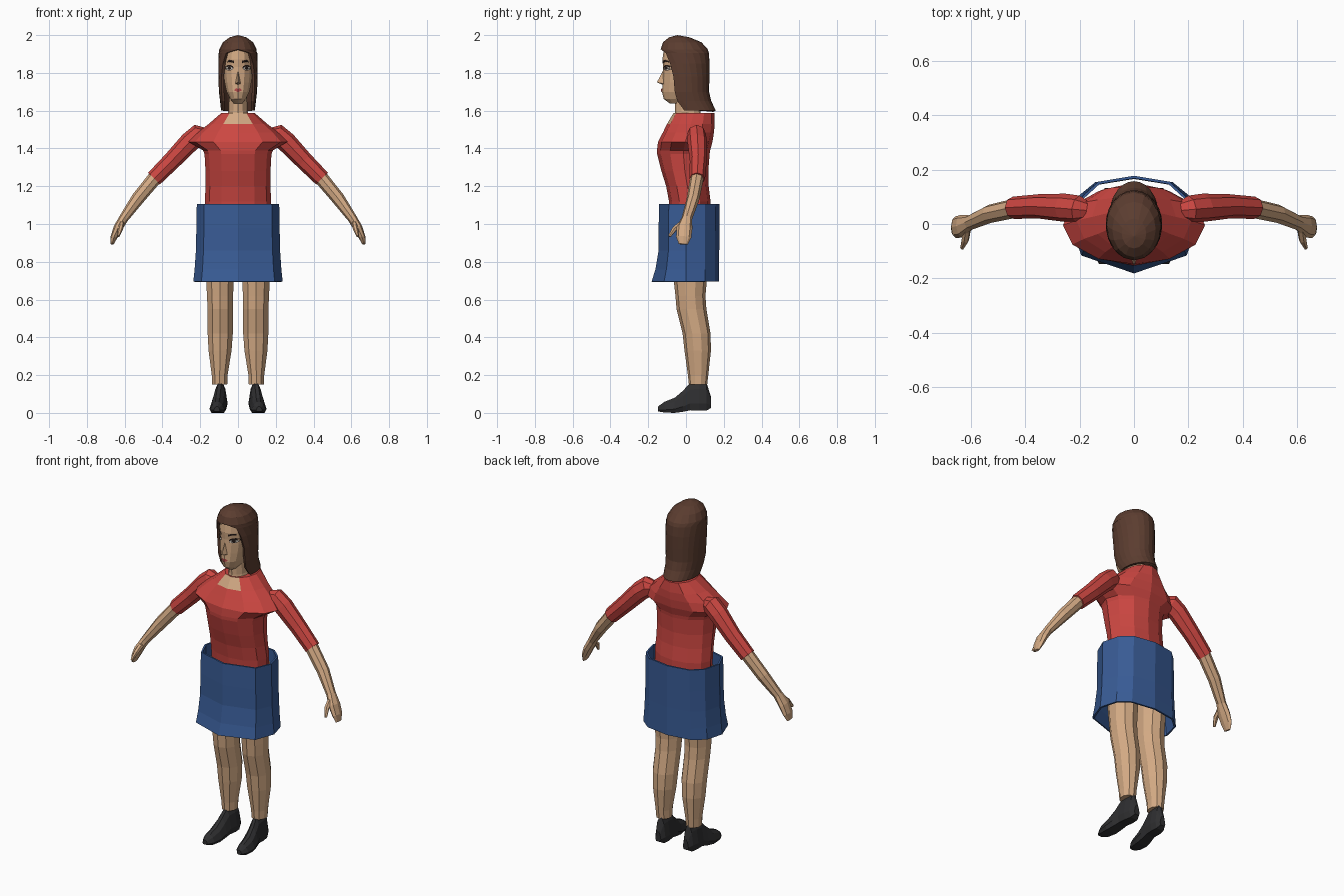
import bpy, bmesh, math
from mathutils import Vector
from mathutils.bvhtree import BVHTree


def material(name, rgb):
    m = bpy.data.materials.new(name)
    m.diffuse_color = (*rgb, 1)
    return m


SKIN = material("skin", (0.65, 0.40, 0.23))
RED = material("red_cloth", (0.60, 0.062, 0.053))
BLUE = material("blue_cloth", (0.040, 0.105, 0.30))
HAIR = material("brown_hair", (0.105, 0.046, 0.029))
BLACK = material("black_leather", (0.028, 0.028, 0.030))
DARK = material("dark_brown", (0.020, 0.012, 0.010))
WHITE = material("eye_white", (0.60, 0.56, 0.50))
LIPS = material("lip_red", (0.45, 0.07, 0.07))


def oval(z, rx, front, back, n=12, x=0.0, gap=0.0, closed=True):
    """Horizontal ring, starting at the front; gap leaves the front open."""
    cy, ry = (front + back) / 2, (back - front) / 2
    pts = []
    count = n if closed else n + 1
    for i in range(count):
        a = -math.pi / 2 + gap + (2 * math.pi - 2 * gap) * i / n
        pts.append(Vector((x + rx * math.cos(a), cy + ry * math.sin(a), z)))
    return pts


def tube(path, n=8):
    """Rings across a path of (x, y, z, radius across, radius in depth)."""
    ctr = [Vector(p[:3]) for p in path]
    rings = []
    for i, p in enumerate(path):
        t = (ctr[min(i + 1, len(ctr) - 1)] - ctr[max(i - 1, 0)]).normalized()
        u = t.cross(Vector((0, 1, 0))).normalized()
        v = u.cross(t).normalized()
        rings.append([ctr[i] + u * p[3] * math.cos(2 * math.pi * k / n)
                      + v * p[4] * math.sin(2 * math.pi * k / n) for k in range(n)])
    return rings


def loft(name, rings, mats, closed=True, caps=True, mirror=False, thick=0.0):
    bm = bmesh.new()
    rows = [[bm.verts.new(p) for p in r] for r in rings]
    n = len(rows[0])
    for a, b in zip(rows, rows[1:]):
        for i in range(n if closed else n - 1):
            j = (i + 1) % n
            bm.faces.new((a[i], a[j], b[j], b[i]))
    if caps:
        bm.faces.new(rows[0])
        bm.faces.new(rows[-1])
    bmesh.ops.remove_doubles(bm, verts=bm.verts, dist=0.0005)
    bmesh.ops.recalc_face_normals(bm, faces=bm.faces)
    return finish(name, bm, mats, mirror, thick)


def finish(name, bm, mats, mirror=False, thick=0.0):
    me = bpy.data.meshes.new(name)
    bm.to_mesh(me)
    bm.free()
    for m in mats:
        me.materials.append(m)
    ob = bpy.data.objects.new(name, me)
    bpy.context.collection.objects.link(ob)
    if thick:
        s = ob.modifiers.new("thickness", "SOLIDIFY")
        s.thickness, s.offset = thick, -1
    if mirror:
        ob.modifiers.new("mirror", "MIRROR")
    return ob


# Shirt with flared bust line and a bare neckline
shirt = loft("shirt", [oval(*r) for r in [
    (1.06, 0.172, -0.085, 0.13), (1.12, 0.175, -0.09, 0.13),
    (1.20, 0.172, -0.105, 0.12), (1.28, 0.172, -0.13, 0.118),
    (1.37, 0.177, -0.153, 0.125), (1.39, 0.185, -0.154, 0.128),
    (1.435, 0.262, -0.148, 0.140), (1.485, 0.212, -0.122, 0.148),
    (1.53, 0.155, -0.100, 0.152), (1.588, 0.088, -0.066, 0.150)]], [RED, SKIN])
for f in shirt.data.polygons:
    c = f.center
    if c.z > 1.53 and c.y < -0.03 and abs(c.x) < 0.06:
        f.material_index = 1

# Sleeves, forearms with hands, thumbs
loft("sleeve", tube([
    (0.175, 0.05, 1.475, 0.035, 0.035), (0.205, 0.055, 1.475, 0.056, 0.050),
    (0.255, 0.06, 1.435, 0.054, 0.052), (0.35, 0.065, 1.335, 0.048, 0.045),
    (0.445, 0.06, 1.24, 0.044, 0.041)]), [RED], mirror=True)
loft("forearm", tube([
    (0.43, 0.06, 1.256, 0.038, 0.036), (0.53, 0.038, 1.135, 0.035, 0.034),
    (0.605, 0.005, 1.03, 0.025, 0.028), (0.635, -0.008, 0.98, 0.024, 0.042),
    (0.657, -0.012, 0.93, 0.018, 0.040), (0.667, -0.015, 0.893, 0.008, 0.024)]),
    [SKIN], mirror=True)
loft("thumb", tube([
    (0.615, -0.015, 1.01, 0.015, 0.015), (0.622, -0.06, 0.975, 0.014, 0.014),
    (0.634, -0.088, 0.935, 0.007, 0.008)], 6), [SKIN], mirror=True)


# Open skirt, faceted and flared at the hem
def skirt_ring(z, k, front, back):
    half = [(0, front), (0.19 * k, front * 0.64), (0.232 * k, 0.0),
            (0.205 * k, 0.10), (0.14 * k, back - 0.022), (0, back)]
    pts = half + [(-x, y) for x, y in half[-2:0:-1]]
    return [Vector((x, y, z)) for x, y in pts]


loft("skirt", [skirt_ring(*r) for r in [
    (1.105, 0.94, -0.142, 0.178), (0.98, 0.95, -0.145, 0.177),
    (0.86, 0.96, -0.145, 0.176), (0.76, 0.99, -0.162, 0.176),
    (0.695, 1.02, -0.182, 0.176)]], [BLUE], caps=False, thick=0.01)

# Legs
loft("leg", [oval(z, rx, f, b, 10, x) for z, rx, f, b, x in [
    (0.15, 0.042, 0.015, 0.112, 0.097), (0.20, 0.044, 0.010, 0.118, 0.097),
    (0.33, 0.064, -0.008, 0.132, 0.095), (0.42, 0.070, -0.018, 0.130, 0.094),
    (0.55, 0.070, -0.050, 0.108, 0.094), (0.62, 0.073, -0.056, 0.103, 0.095),
    (0.72, 0.076, -0.067, 0.112, 0.096), (0.90, 0.083, -0.078, 0.125, 0.096),
    (1.06, 0.080, -0.075, 0.120, 0.092)]], [SKIN], mirror=True)

# Shoes: sections from toe to heel (x, y, bottom, top, half width)
shoe = []
for x, y, lo, hi, w in [
        (0.112, -0.148, 0.008, 0.034, 0.016), (0.110, -0.115, 0.002, 0.058, 0.038),
        (0.107, -0.06, 0.000, 0.080, 0.044), (0.102, -0.015, 0.006, 0.118, 0.040),
        (0.096, 0.022, 0.014, 0.160, 0.036), (0.093, 0.07, 0.012, 0.166, 0.038),
        (0.091, 0.108, 0.012, 0.162, 0.032), (0.090, 0.132, 0.026, 0.085, 0.018)]:
    mid, h = (lo + hi) / 2, (hi - lo) / 2
    shoe.append([Vector((x + w * sx * (1 if sz < 0.5 else 0.8), y, mid + h * sz))
                 for sx, sz in [(0.75, -1), (1, -0.5), (0.85, 0.5), (0.3, 1),
                                (-0.3, 1), (-0.85, 0.5), (-1, -0.5), (-0.75, -1)]])
loft("shoe", shoe, [BLACK], mirror=True)

# Neck and head
loft("neck", [oval(*r) for r in [(1.54, 0.065, -0.062, 0.09),
     (1.60, 0.050, -0.058, 0.075), (1.69, 0.048, -0.06, 0.07)]], [SKIN])
head = loft("head", [oval(z, rx, f, b, 14) for z, rx, f, b in [
    (1.638, 0.022, -0.085, 0.00), (1.662, 0.043, -0.118, 0.04),
    (1.70, 0.062, -0.127, 0.065), (1.75, 0.073, -0.124, 0.08),
    (1.80, 0.079, -0.122, 0.09), (1.83, 0.080, -0.121, 0.092),
    (1.87, 0.080, -0.125, 0.092), (1.92, 0.074, -0.118, 0.085),
    (1.96, 0.045, -0.08, 0.05)]], [SKIN])

# Nose: small wedge
bm = bmesh.new()
pts = [bm.verts.new(p) for p in [(0, -0.12, 1.815), (0.016, -0.116, 1.742),
       (-0.016, -0.116, 1.742), (0, -0.154, 1.75), (0, -0.118, 1.735)]]
for a, b, c in [(0, 3, 1), (0, 2, 3), (3, 4, 1), (3, 2, 4)]:
    bm.faces.new((pts[a], pts[b], pts[c]))
bmesh.ops.recalc_face_normals(bm, faces=bm.faces)
finish("nose", bm, [SKIN])

# Face details: thin plates laid onto the head surface
bmh = bmesh.new()
bmh.from_mesh(head.data)
surface = BVHTree.FromBMesh(bmh)


def plate(name, mat, outline, lift, mirror=True):
    bm = bmesh.new()
    verts = []
    for x, z in outline:
        hit = surface.ray_cast(Vector((x, -1, z)), Vector((0, 1, 0)))[0]
        verts.append(bm.verts.new((x, (hit.y if hit else -0.05) - lift, z)))
    cx = sum(v.co.x for v in verts) / len(verts)
    cz = sum(v.co.z for v in verts) / len(verts)
    hit = surface.ray_cast(Vector((cx, -1, cz)), Vector((0, 1, 0)))[0]
    mid = bm.verts.new((cx, hit.y - lift, cz))
    for i, v in enumerate(verts):
        bm.faces.new((mid, v, verts[(i + 1) % len(verts)]))
    for f in bm.faces:
        f.normal_update()
        if f.normal.y > 0:
            f.normal_flip()
    finish(name, bm, [mat], mirror)


def disc(cx, cz, rx, rz, n=10):
    return [(cx + rx * math.cos(2 * math.pi * i / n),
             cz + rz * math.sin(2 * math.pi * i / n)) for i in range(n)]


plate("eye_rim", DARK, disc(0.046, 1.827, 0.023, 0.015), 0.004)
plate("eye_white", WHITE, disc(0.046, 1.824, 0.019, 0.009), 0.006)
plate("iris", DARK, disc(0.046, 1.825, 0.009, 0.009, 8), 0.008)
plate("eyebrow", DARK, [(0.02, 1.852), (0.045, 1.860), (0.07, 1.852),
                        (0.045, 1.870), (0.02, 1.864)], 0.006)
plate("lips", LIPS, [(-0.022, 1.709), (0, 1.698), (0.022, 1.709),
                     (0.009, 1.719), (0, 1.715), (-0.009, 1.719)], 0.005, False)

# Hair: shell closed over the crown and open around the face
loft("hair", [oval(z, rx, f, b, 16, gap=math.radians(g), closed=False)
              for z, rx, f, b, g in [
    (2.0, 0.0001, -0.0451, -0.045, 0), (1.988, 0.045, -0.09, 0.02, 0),
    (1.962, 0.080, -0.122, 0.082, 0), (1.925, 0.099, -0.134, 0.115, 0),
    (1.905, 0.102, -0.134, 0.121, 38), (1.85, 0.104, -0.13, 0.125, 50),
    (1.78, 0.104, -0.125, 0.124, 58), (1.70, 0.101, -0.12, 0.122, 60),
    (1.65, 0.095, -0.11, 0.134, 62), (1.60, 0.090, -0.09, 0.158, 70)]],
     [HAIR], closed=False, caps=False, thick=0.015)
